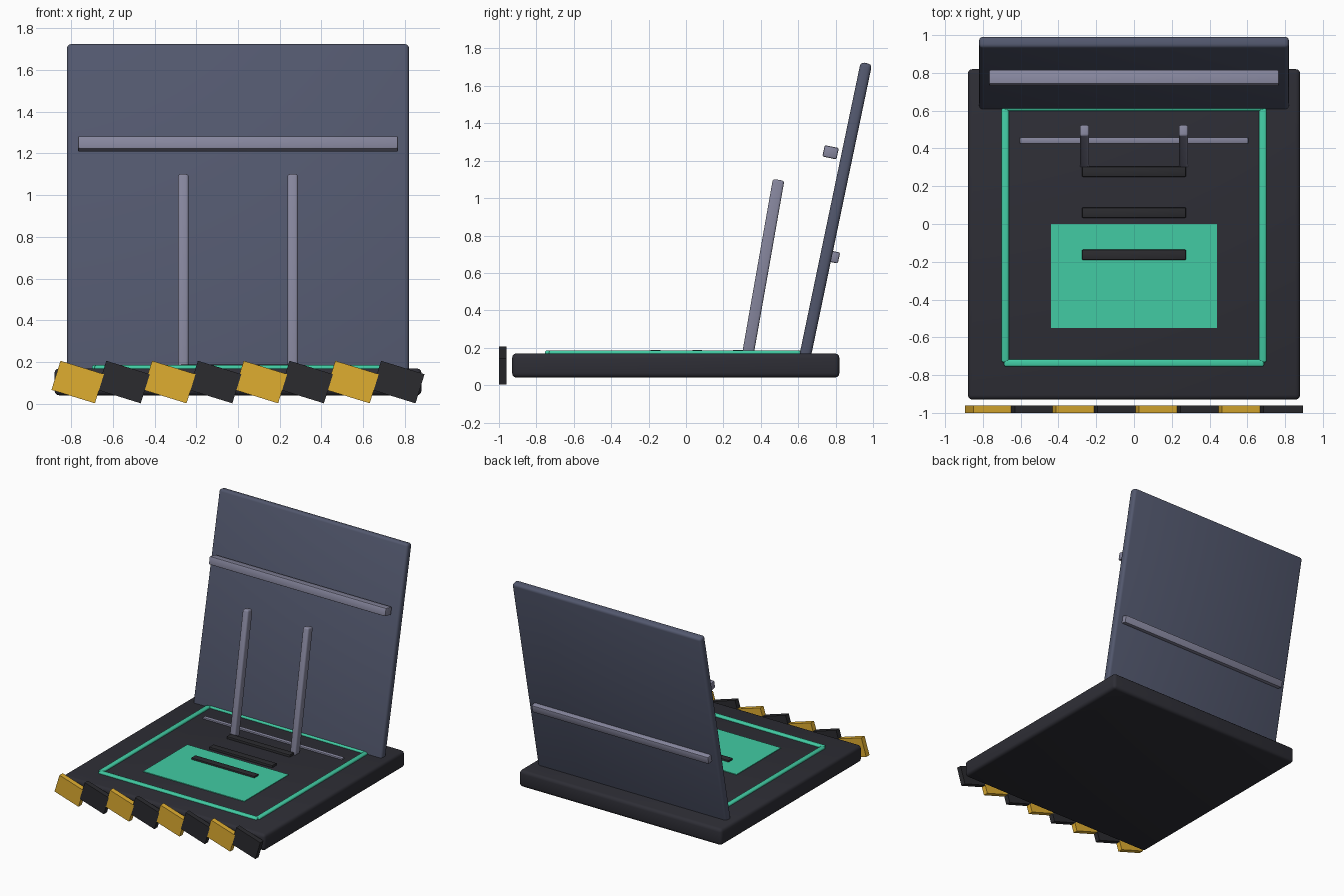
import bpy, math
from mathutils import Matrix, Vector

if "Cube" in bpy.data.objects:
    bpy.data.objects.remove(bpy.data.objects["Cube"])


def material(name, r, g, b):
    m = bpy.data.materials.new(name)
    m.diffuse_color = (r, g, b, 1)
    m.use_nodes = True
    m.node_tree.nodes["Principled BSDF"].inputs["Base Color"].default_value = m.diffuse_color
    return m


DARK = material("dark_charcoal", 0.027, 0.027, 0.036)
BLACK = material("rubber_black", 0.024, 0.024, 0.028)
SLATE = material("slate_blue", 0.085, 0.097, 0.155)
STEEL = material("pale_steel", 0.24, 0.24, 0.34)
TEAL = material("teal_glow", 0.054, 0.60, 0.37)
YELLOW = material("warning_yellow", 0.74, 0.42, 0.03)


def box(name, size, loc, mat, rot=(0, 0, 0), bevel=0.0, segments=3):
    """Box with rounded edges, scaled in its mesh so bevels stay even."""
    bpy.ops.mesh.primitive_cube_add(size=1, location=loc, rotation=rot)
    ob = bpy.context.object
    ob.name = name
    ob.data.transform(Matrix.Diagonal((*size, 1)))
    ob.data.materials.append(mat)
    if bevel:
        mod = ob.modifiers.new("rounded", 'BEVEL')
        mod.width, mod.segments = bevel, segments
        bpy.ops.object.modifier_apply(modifier=mod.name)
        bpy.ops.object.shade_smooth_by_angle(angle=math.radians(35))
    return ob


# Floor platform
box("base_platform", (1.76, 1.75, 0.13), (0, -0.055, 0.105), DARK, bevel=0.025)

# Leaning back panel
TILT = math.atan(0.209)
up = Vector((0, math.sin(TILT), math.cos(TILT)))
out = Vector((0, math.cos(TILT), -math.sin(TILT)))
foot = Vector((0, 0.64, 0.17))
length = 1.635
box("back_panel", (1.64, 0.062, length), foot + up * (length / 2 - 0.05), SLATE,
    rot=(-TILT, 0, 0), bevel=0.02)

# Rails on the front and back of the panel
box("front_rail", (1.535, 0.077, 0.062), (0, 0.773, 1.245), STEEL,
    rot=(-TILT, 0, 0), bevel=0.008, segments=2)
box("rear_rail", (1.535, 0.06, 0.06), foot + up * 0.535 + out * 0.04, STEEL,
    rot=(-TILT, 0, 0), bevel=0.008, segments=2)

# Pair of leaning posts
LEAN = math.radians(10)
for side, label in ((-1, "left"), (1, "right")):
    box(label + "_post", (0.05, 0.062, 0.98), (side * 0.262, 0.410, 0.615), STEEL,
        rot=(-LEAN, 0, 0), bevel=0.012)

# Teal border strips on the platform
for side, label in ((-1, "left"), (1, "right")):
    box(label + "_border_strip", (0.038, 1.345, 0.03),
        (side * 0.682, -0.06, 0.17), TEAL, bevel=0.01)
for y, label in ((-0.736, "front"), (0.618, "rear")):
    box(label + "_border_strip", (1.375, 0.038, 0.03), (0, y, 0.17), TEAL, bevel=0.01)

# Teal foot mat, grip bars and cross rod
box("foot_mat", (0.88, 0.55, 0.008), (0, -0.275, 0.171), TEAL)
for i, y in enumerate((-0.163, 0.06, 0.277)):
    box(f"grip_bar_{i + 1}", (0.55, 0.054, 0.03), (0, y, 0.173), BLACK, bevel=0.005, segments=2)
box("cross_rod", (1.21, 0.033, 0.02), (0, 0.442, 0.172), STEEL, bevel=0.006, segments=2)

# Slanted hazard tiles along the front edge
for i in range(8):
    box(f"hazard_tile_{i + 1}", (0.218, 0.04, 0.146), ((i - 3.5) * 0.2195, -0.98, 0.104),
        BLACK if i % 2 else YELLOW, rot=(0, 0.3, 0))
